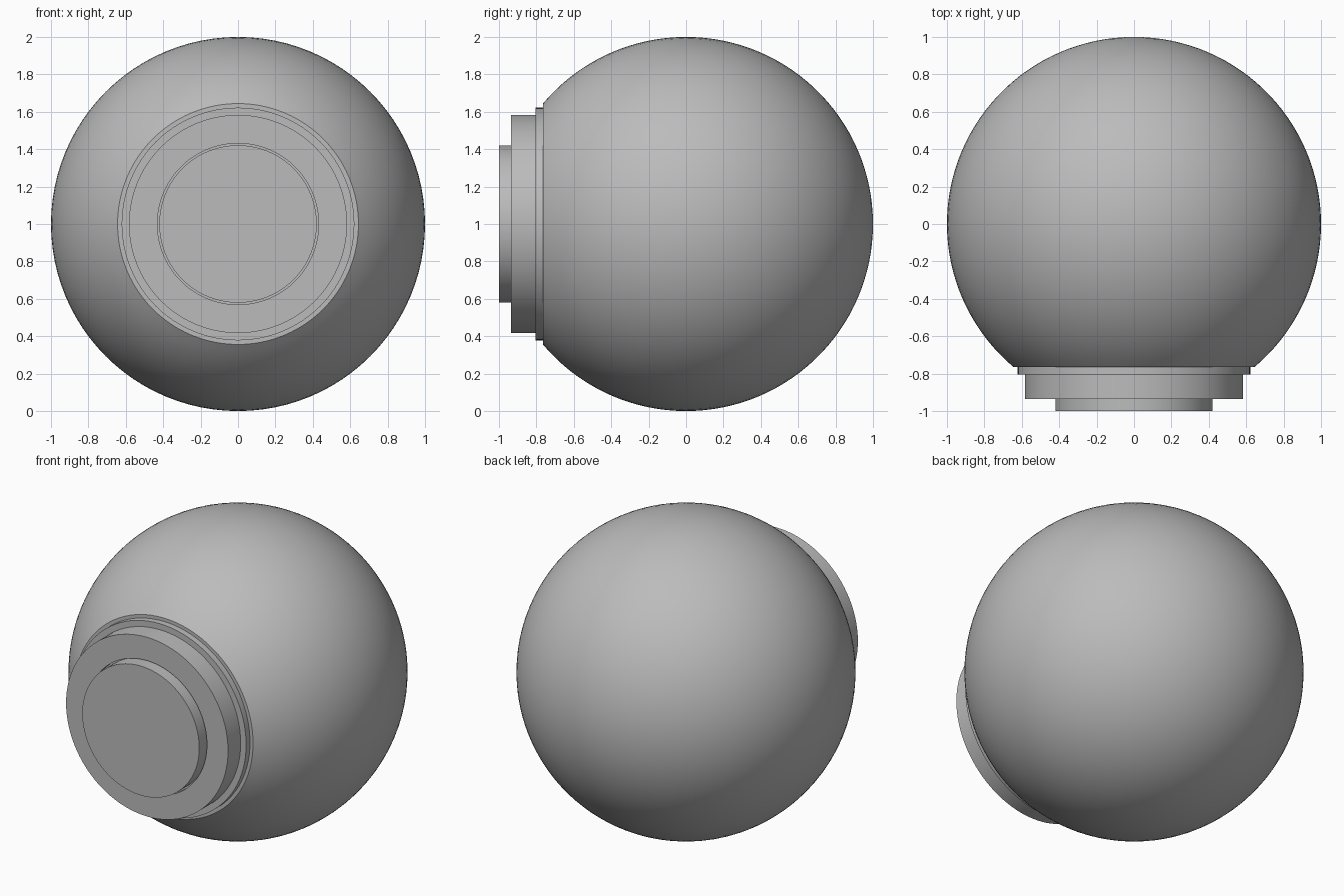
import bpy, bmesh, math
from math import sin, cos, pi

cube = bpy.data.objects.get("Cube")
if cube:
    bpy.data.objects.remove(cube)

CENTRE_Z = 1.0
SEGMENTS = 96

grey = bpy.data.materials.new("plain grey")
grey.use_nodes = True
COLOUR = (0.5, 0.5, 0.5, 1)
grey.diffuse_color = COLOUR
grey.node_tree.nodes["Principled BSDF"].inputs["Base Color"].default_value = COLOUR


def lathe(name, profile):
    """Spin (radius, y) points about the front-back axis."""
    bm = bmesh.new()
    verts = [bm.verts.new((r, y, 0)) for r, y in profile]
    edges = [bm.edges.new(pair) for pair in zip(verts, verts[1:])]
    bmesh.ops.spin(bm, geom=verts + edges, cent=(0, 0, 0), axis=(0, 1, 0),
                   angle=2 * pi, steps=SEGMENTS)
    bmesh.ops.remove_doubles(bm, verts=bm.verts, dist=1e-5)
    bmesh.ops.recalc_face_normals(bm, faces=bm.faces)
    mesh = bpy.data.meshes.new(name)
    bm.to_mesh(mesh)
    bm.free()
    mesh.materials.append(grey)
    obj = bpy.data.objects.new(name, mesh)
    obj.location.z = CENTRE_Z
    bpy.context.collection.objects.link(obj)
    bpy.ops.object.select_all(action='DESELECT')
    obj.select_set(True)
    bpy.context.view_layer.objects.active = obj
    bpy.ops.object.shade_smooth_by_angle(angle=math.radians(30))
    return obj


# Globe with a flat cut at the front
flat_y = -0.765
end = math.acos(flat_y)
arc = [(sin(end * i / 48), cos(end * i / 48)) for i in range(49)]
lathe("globe", arc + [(0, flat_y)])

# Thin collar against the flat
lathe("collar", [(0, flat_y + 0.01), (0.622, flat_y + 0.01), (0.622, -0.805), (0, -0.805)])

# Broad drum with a narrow groove around the cap
lathe("drum", [(0, -0.79), (0.583, -0.79), (0.583, -0.935), (0.431, -0.935),
               (0.431, -0.9), (0, -0.9)])

# Front cap
lathe("front_cap", [(0, -0.89), (0.421, -0.89), (0.421, -1.0), (0, -1.0)])
